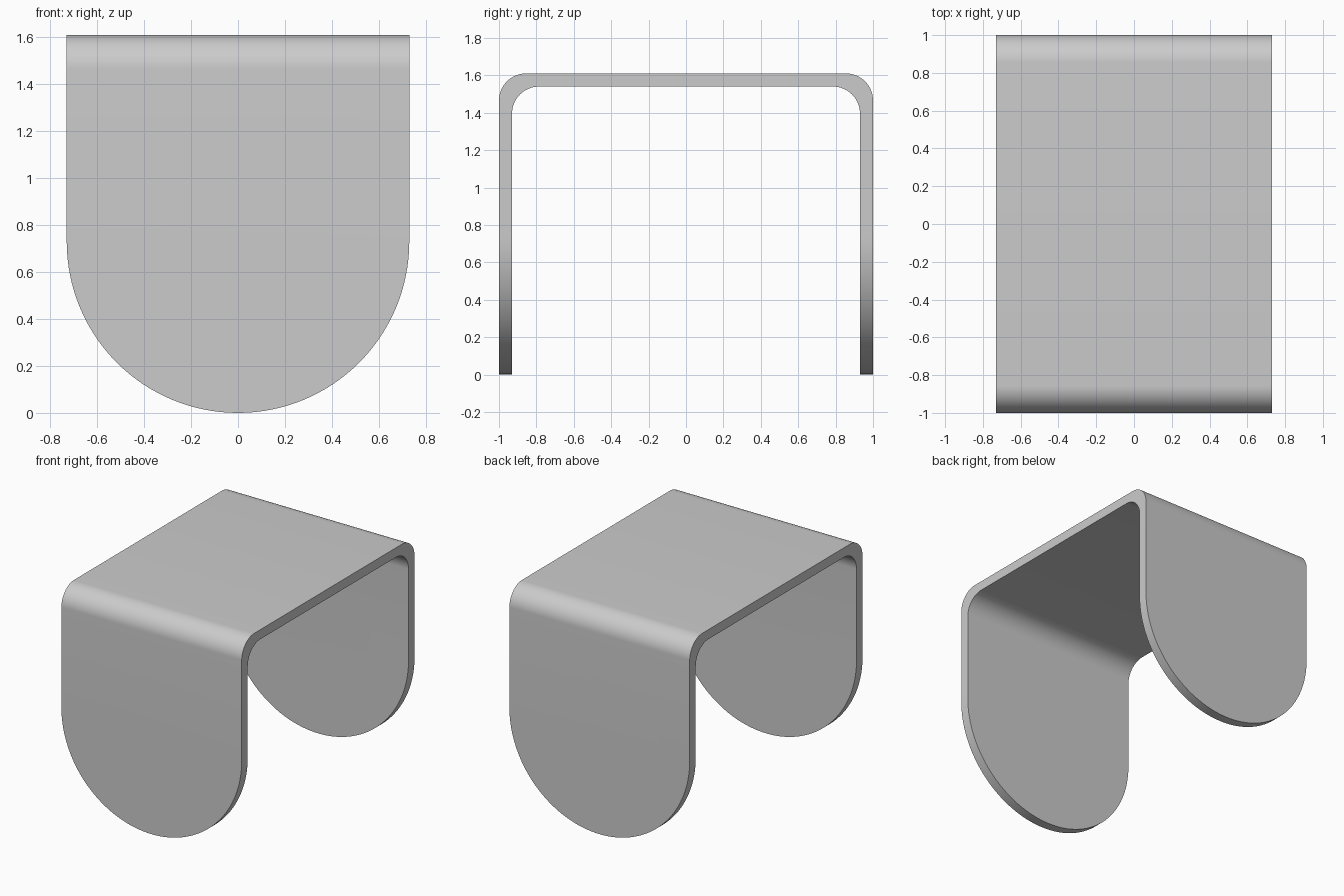
import bpy, bmesh
from math import pi, sin, cos, radians
from mathutils import Vector

cube = bpy.data.objects.get("Cube")
if cube:
    bpy.data.objects.remove(cube, do_unlink=True)

HALF_WIDTH, HALF_DEPTH, HEIGHT = 0.73, 1.0, 1.61
THICK, BEND = 0.07, 0.145


def arc(cx, cy, r, start, end, steps):
    """Points along a circular arc, angles in radians."""
    return [(cx + r * cos(start + (end - start) * i / steps),
             cy + r * sin(start + (end - start) * i / steps))
            for i in range(steps + 1)]


def arch(half, top, bottom):
    """Rounded-corner arch line, from the right foot to the left foot."""
    right = arc(half - BEND, top - BEND, BEND, 0, pi / 2, 16)
    left = [(-a, b) for a, b in reversed(right)]
    return [(half, bottom)] + right + left + [(-half, bottom)]


def extrude(name, points, sweep):
    """Solid made from a closed 3D outline swept along a vector."""
    bm = bmesh.new()
    face = bm.faces.new([bm.verts.new(p) for p in points])
    swept = bmesh.ops.extrude_face_region(bm, geom=[face])["geom"]
    bmesh.ops.translate(bm, vec=Vector(sweep),
                        verts=[g for g in swept if isinstance(g, bmesh.types.BMVert)])
    bmesh.ops.recalc_face_normals(bm, faces=bm.faces)
    mesh = bpy.data.meshes.new(name)
    bm.to_mesh(mesh)
    bm.free()
    obj = bpy.data.objects.new(name, mesh)
    bpy.context.collection.objects.link(obj)
    return obj


grey = bpy.data.materials.new("light grey")
grey.use_nodes = True
colour = (0.6, 0.6, 0.6, 1)
grey.diffuse_color = colour
grey.node_tree.nodes["Principled BSDF"].inputs["Base Color"].default_value = colour

# Bent sheet: two legs and a flat top, with rounded bends
profile = arch(HALF_DEPTH, HEIGHT, -0.1)
profile += reversed(arch(HALF_DEPTH - THICK, HEIGHT - THICK, -0.1))
bracket = extrude("bent_bracket", [(-0.9, y, z) for y, z in profile], (1.8, 0, 0))
bracket.data.materials.append(grey)

# Outline that trims the width and rounds the leg ends
outline = arc(0, HALF_WIDTH, HALF_WIDTH, pi, 2 * pi, 64)
outline += [(HALF_WIDTH, 2), (-HALF_WIDTH, 2)]
cutter = extrude("outline_cutter", [(x, -1.2, z) for x, z in outline], (0, 2.4, 0))
cutter.data.materials.append(grey)
cutter.hide_render = True

trim = bracket.modifiers.new("trim", "BOOLEAN")
trim.operation = "INTERSECT"
trim.solver = "EXACT"
trim.object = cutter
bpy.ops.object.select_all(action="DESELECT")
bpy.context.view_layer.objects.active = bracket
bracket.select_set(True)
bpy.ops.object.modifier_apply(modifier=trim.name)
bpy.data.objects.remove(cutter, do_unlink=True)

bpy.ops.object.shade_smooth_by_angle(angle=radians(30))
